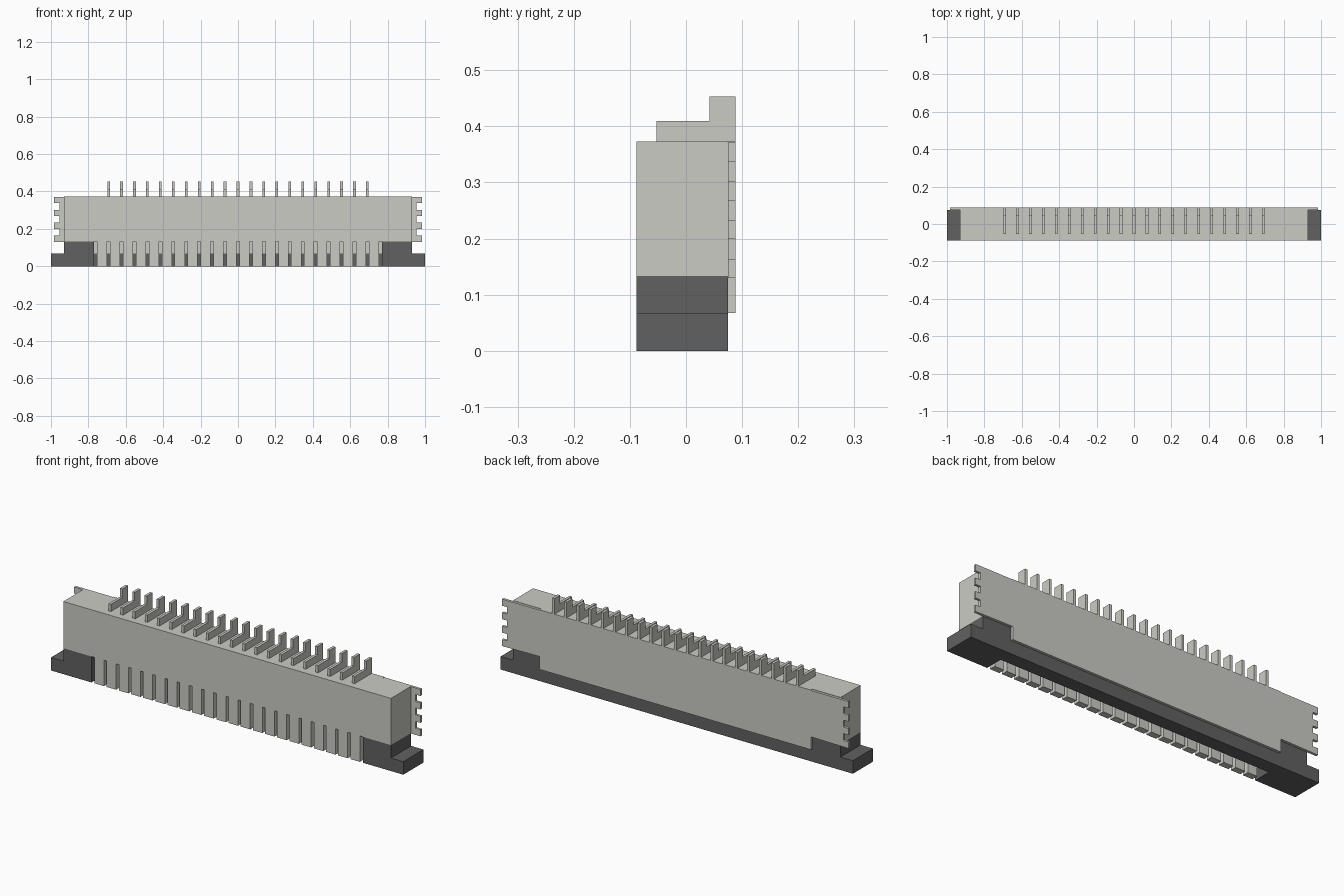
import bpy, bmesh
from mathutils import Vector

if "Cube" in bpy.data.objects:
    bpy.data.objects.remove(bpy.data.objects["Cube"])

PITCH = 0.0692
light = bpy.data.materials.new("light_plastic")
light.diffuse_color = (0.6, 0.6, 0.56, 1)
light.use_nodes = True
light.node_tree.nodes["Principled BSDF"].inputs["Base Color"].default_value = light.diffuse_color
dark = bpy.data.materials.new("dark_plastic")
dark.diffuse_color = (0.12, 0.12, 0.12, 1)
dark.use_nodes = True
dark.node_tree.nodes["Principled BSDF"].inputs["Base Color"].default_value = dark.diffuse_color


def prism(bm, pts, axis, a, b):
    """Extrude a 2D outline along x, y or z from a to b."""
    place = {"x": lambda u, v: (a, u, v),
             "y": lambda u, v: (u, a, v),
             "z": lambda u, v: (u, v, a)}[axis]
    face = bm.faces.new([bm.verts.new(place(u, v)) for u, v in pts])
    ext = bmesh.ops.extrude_face_region(bm, geom=[face])
    move = Vector([b - a if axis == c else 0 for c in "xyz"])
    new = [g for g in ext["geom"] if isinstance(g, bmesh.types.BMVert)]
    bmesh.ops.translate(bm, verts=new, vec=move)


def make(name, prisms, mat):
    bm = bmesh.new()
    for p in prisms:
        prism(bm, *p)
    bmesh.ops.recalc_face_normals(bm, faces=bm.faces)
    mesh = bpy.data.meshes.new(name)
    bm.to_mesh(mesh)
    bm.free()
    mesh.materials.append(mat)
    obj = bpy.data.objects.new(name, mesh)
    bpy.context.collection.objects.link(obj)
    return obj


def rect(u0, u1, v0, v1):
    return [(u0, v0), (u1, v0), (u1, v1), (u0, v1)]


# dark base: bar with a long notch in its front for the cable
make("base", [([(-1, -0.088), (-0.77, -0.088), (-0.77, 0.005), (0.77, 0.005),
                (0.77, -0.088), (1, -0.088), (1, 0.075), (-1, 0.075)],
               "z", 0, 0.067)], dark)

# raised dark blocks at both ends of the base
make("base_end_blocks", [(rect(s * 0.77, s * 0.93, -0.088, 0.075), "z", 0.067, 0.133)
                         for s in (-1, 1)], dark)

# main housing, with the raised back face between the end plates
make("housing", [([(-0.93, -0.088), (0.93, -0.088), (0.93, 0.075), (0.77, 0.075),
                   (0.77, 0.088), (-0.77, 0.088), (-0.77, 0.075), (-0.93, 0.075)],
                  "z", 0.133, 0.373)], light)

# lower back wall resting on the base
make("lower_back_wall", [(rect(-0.77, 0.77, 0.005, 0.088), "z", 0.067, 0.133)], light)

# row of flat teeth hanging in front of the cable slot
make("front_teeth", [(rect((k + 0.5) * PITCH - 0.027, (k + 0.5) * PITCH + 0.027,
                           -0.088, -0.055), "z", 0, 0.133)
                     for k in range(-11, 11)], light)

# end plates with comb-shaped outer edges
plates = []
for s in (-1, 1):
    outline = [(s * 0.77, 0.133)]
    for i in range(4):
        z = 0.13 + i * 0.069
        outline += [(s * 0.955, z), (s * 0.983, z), (s * 0.983, z + 0.034), (s * 0.955, z + 0.034)]
    outline = [outline[0]] + outline[2:-1] + [(s * 0.77, 0.371)]
    plates.append((outline, "y", 0.075, 0.088))
make("end_plates", plates, light)

# stepped contact pins along the top
pin = [(-0.053, 0.373), (0.088, 0.373), (0.088, 0.453), (0.042, 0.453),
       (0.042, 0.41), (-0.053, 0.41)]
make("contact_pins", [(pin, "x", k * PITCH - 0.007, k * PITCH + 0.007)
                      for k in range(-10, 11)], light)
